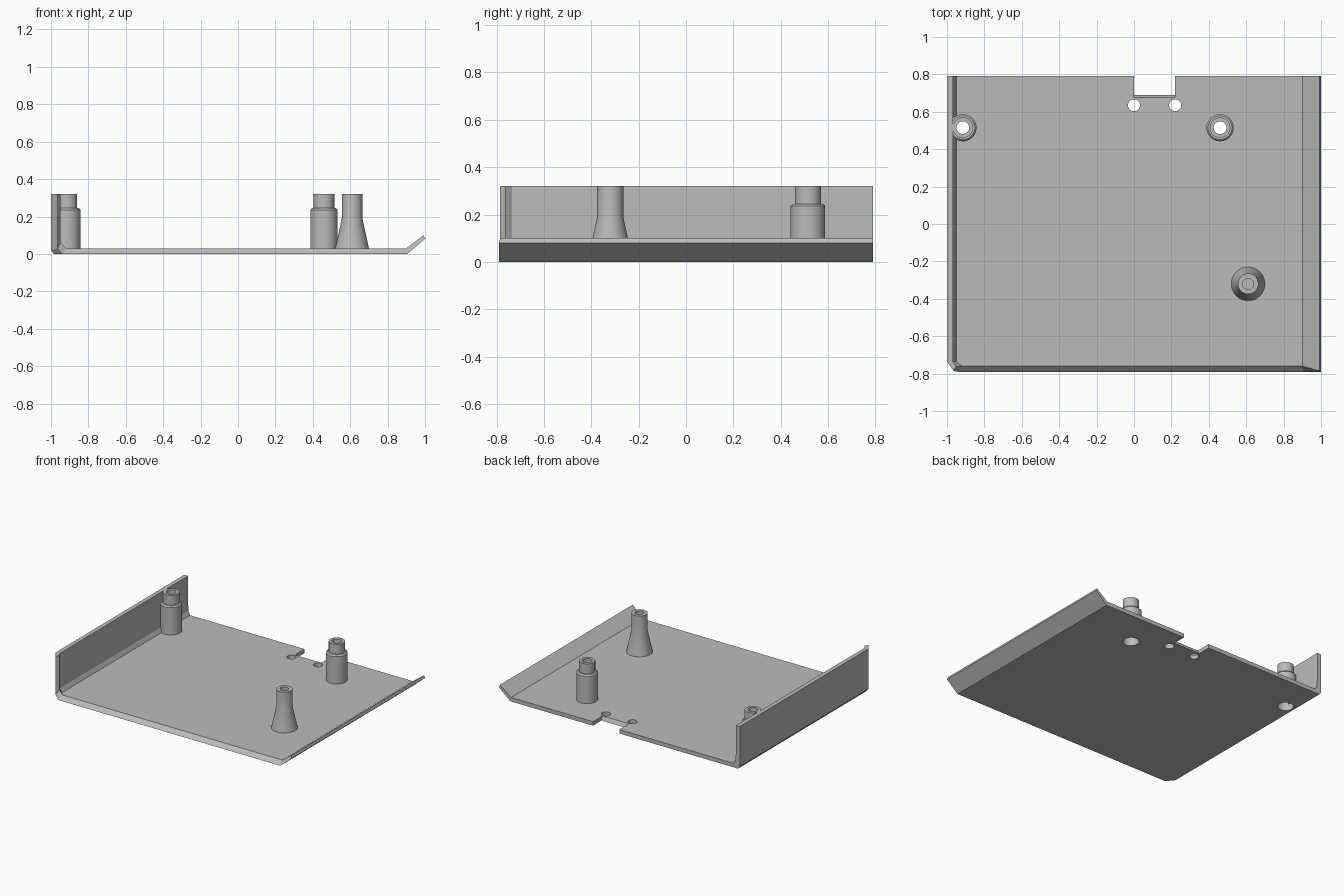
import bpy, bmesh, math

cube = bpy.data.objects.get("Cube")
if cube:
    bpy.data.objects.remove(cube, do_unlink=True)

grey = bpy.data.materials.new("light grey plastic")
colour = (0.5, 0.5, 0.5, 1)
grey.diffuse_color = colour
grey.use_nodes = True
grey.node_tree.nodes["Principled BSDF"].inputs["Base Color"].default_value = colour


def finish(bm, name, smooth=False):
    """Turn a bmesh into a named object."""
    bmesh.ops.recalc_face_normals(bm, faces=bm.faces)
    mesh = bpy.data.meshes.new(name)
    bm.to_mesh(mesh)
    bm.free()
    mesh.materials.append(grey)
    obj = bpy.data.objects.new(name, mesh)
    bpy.context.collection.objects.link(obj)
    bpy.ops.object.select_all(action='DESELECT')
    obj.select_set(True)
    bpy.context.view_layer.objects.active = obj
    if smooth:
        bpy.ops.object.shade_smooth_by_angle(angle=math.radians(30))
    return obj


def lathe(bm, profile, x, y, sides=40):
    """Spin (radius, height) points about a vertical axis; a closed profile makes a tube."""
    rings = []
    for r, z in profile:
        if r == 0:
            rings.append([bm.verts.new((x, y, z))] * sides)
        else:
            rings.append([bm.verts.new((x + r * math.cos(a), y + r * math.sin(a), z))
                          for a in (math.tau * k / sides for k in range(sides))])
    closed = all(r > 0 for r, _ in profile)
    for i in range(len(rings) if closed else len(rings) - 1):
        a, b = rings[i], rings[(i + 1) % len(rings)]
        for k in range(sides):
            n = (k + 1) % sides
            bm.faces.new(list(dict.fromkeys((a[k], a[n], b[n], b[k]))))


# Tray: wall, floor and flared lip, as outer and inner (x, z) chains
outer = [(-1, .32), (-1, .02), (-.985, 0), (.905, 0), (1, .08)]
inner = [(-.968, .32), (-.966, .06), (-.95, .03), (.9, .03), (.992, .1)]
# Front end: cut corner at the wall and a sloped floor edge
front_outer = [(-.965, -.785, .32), (-.965, -.785, .03), (-.94, -.79, 0),
               (.905, -.79, 0), (1, -.79, .08)]
front_inner = [(-.95, -.762, .32), (-.948, -.762, .06), (-.92, -.76, .03),
               (.9, -.76, .03), (.992, -.785, .1)]
bm = bmesh.new()
sections = [front_outer + front_inner[::-1]]
for y in (-.735, .79):
    sections.append([(x, y, z) for x, z in outer + inner[::-1]])
rings = [[bm.verts.new(p) for p in s] for s in sections]
count = len(rings[0])
for a, b in zip(rings, rings[1:]):
    for i in range(count):
        j = (i + 1) % count
        bm.faces.new((a[i], a[j], b[j], b[i]))
for ring in (rings[0], rings[-1]):
    for i in range(len(outer) - 1):
        bm.faces.new((ring[i], ring[i + 1], ring[count - 2 - i], ring[count - 1 - i]))
tray = finish(bm, "tray")

# Cutter: screw holes, small slot holes and the rear notch
post_spots = [(-.915, .515), (.46, .515)]
bm = bmesh.new()
for spots, radius in ((post_spots, .055), ([(0, .635), (.22, .635)], .032)):
    for x, y in spots:
        lathe(bm, [(0, -.1), (radius, -.1), (radius, .05), (0, .05)], x, y)
notch = bmesh.ops.create_cube(bm, size=1)["verts"]
for v in notch:
    x, y, z = v.co
    top = z > 0
    back = .9 if y > 0 else (.675 if top else .69)
    v.co = (.22 if x > 0 else 0, back, .031 if top else -.001)
cutter = finish(bm, "tray_cutter")
cutter.hide_render = True
boolean = tray.modifiers.new("holes", 'BOOLEAN')
boolean.operation = 'DIFFERENCE'
boolean.solver = 'EXACT'
boolean.object = cutter
bpy.ops.object.select_all(action='DESELECT')
tray.select_set(True)
bpy.context.view_layer.objects.active = tray
bpy.ops.object.modifier_apply(modifier=boolean.name)
bpy.data.objects.remove(cutter, do_unlink=True)

# Stepped hollow screw posts
post = [(.073, .02), (.073, .235), (.064, .245), (.055, .245), (.055, .32),
        (.034, .32), (.034, .2), (.055, .2), (.055, .02)]
for name, (x, y) in zip(("right_screw_post", "left_screw_post"), post_spots):
    bm = bmesh.new()
    lathe(bm, post, x, y)
    finish(bm, name, smooth=True)

# Flared support post with a blind hole
bm = bmesh.new()
lathe(bm, [(0, .02), (.092, .02), (.09, .03), (.055, .19), (.055, .32),
           (.03, .32), (.03, .12), (0, .12)], .61, -.32)
finish(bm, "flared_post", smooth=True)
